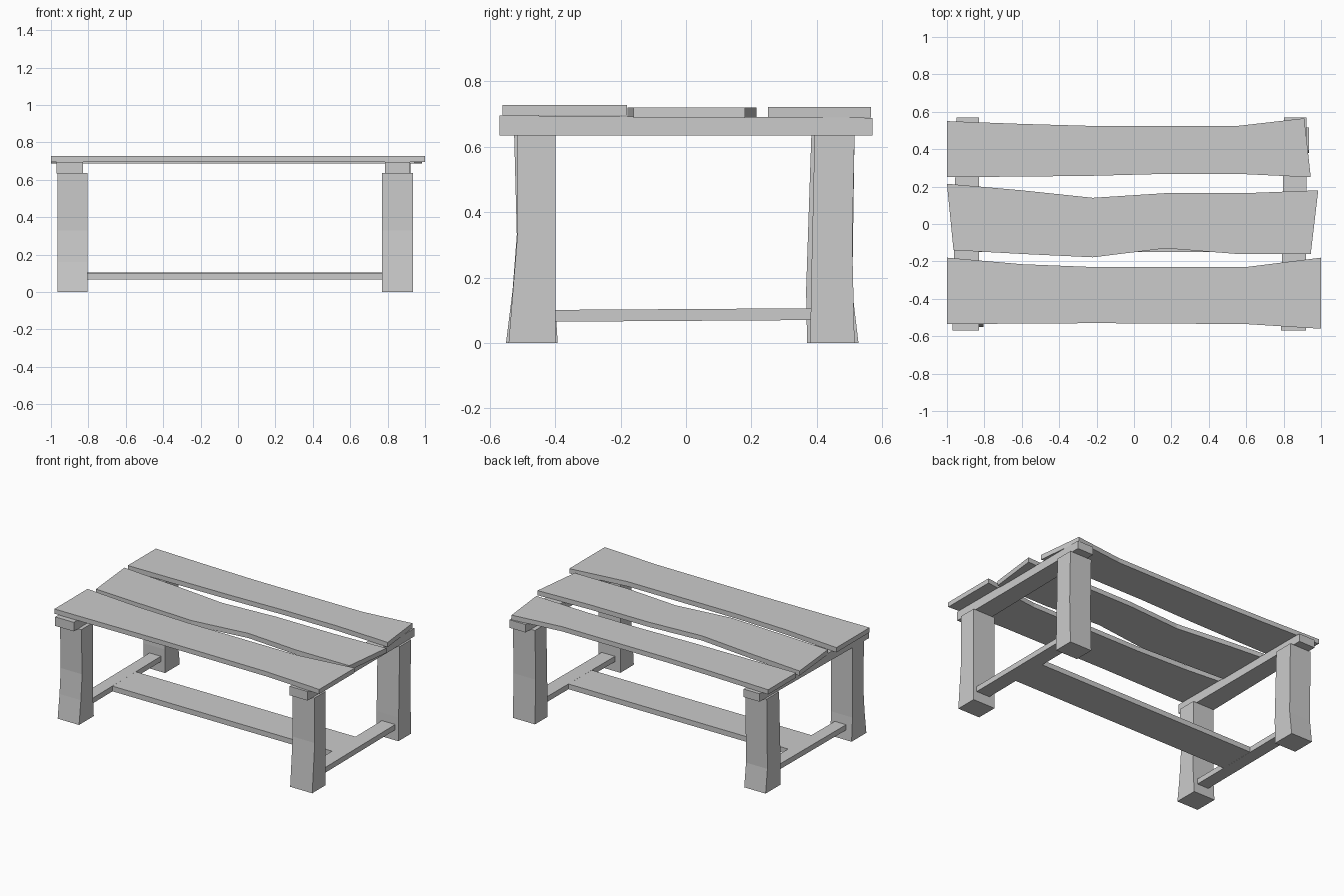
import bpy, bmesh
from mathutils import Vector

if "Cube" in bpy.data.objects:
    bpy.data.objects.remove(bpy.data.objects["Cube"])


def prism(name, outline, axis, lo, hi):
    """Extrude a flat outline along z (outline is x,y) or along x (outline is y,z)."""
    def place(p, t):
        return (p[0], p[1], t) if axis == 'z' else (t, p[0], p[1])
    bm = bmesh.new()
    face = bm.faces.new([bm.verts.new(place(p, lo)) for p in outline])
    ext = bmesh.ops.extrude_face_region(bm, geom=[face])
    verts = [g for g in ext['geom'] if isinstance(g, bmesh.types.BMVert)]
    step = Vector((0, 0, hi - lo)) if axis == 'z' else Vector((hi - lo, 0, 0))
    bmesh.ops.translate(bm, vec=step, verts=verts)
    bmesh.ops.recalc_face_normals(bm, faces=bm.faces)
    me = bpy.data.meshes.new(name)
    bm.to_mesh(me)
    bm.free()
    ob = bpy.data.objects.new(name, me)
    bpy.context.collection.objects.link(ob)
    return ob


# Rough-sawn table top planks
prism("back_plank", [(-1, .55), (-.6, .535), (-.25, .525), (.56, .525), (.91, .565),
                     (.945, .25), (.56, .268), (.17, .268), (-.25, .257), (-1, .25)],
      'z', .689, .721)
prism("middle_plank", [(-1, .215), (-.6, .18), (-.22, .14), (.17, .165), (.6, .165), (.985, .18),
                       (.945, -.16), (.55, -.16), (.17, -.13), (-.22, -.178), (-.6, -.16),
                       (-.965, -.14)], 'z', .688, .720)
prism("front_plank", [(-1, -.18), (-.6, -.215), (-.22, -.23), (.6, -.23), (1, -.18),
                      (1, -.56), (.6, -.535), (-.2, -.53), (-1, -.535)], 'z', .695, .727)

# Cross beams under the top, slightly tapered in plan and in height
for name, xs in (("left_beam", (-.97, -.83, -.83, -.95)),
                 ("right_beam", (.785, .92, .922, .802))):
    beam = prism(name, list(zip(xs, (-.57, -.57, .57, .57))), 'z', .634, .69)
    for v in beam.data.vertices:
        if v.co.z > .66:
            v.co.z = .695 if v.co.y < 0 else .688

# Bent legs: side profiles extruded across x
LEFT, RIGHT = (-.965, -.805), (.77, .935)
legs = {
    "front_left_leg": (LEFT, [(-.55, 0), (-.53, .16), (-.517, .33), (-.525, .635), (-.4, .635),
                              (-.402, .16), (-.392, 0)]),
    "front_right_leg": (RIGHT, [(-.542, 0), (-.515, .33), (-.515, .635), (-.398, .635),
                                (-.398, 0)]),
    "back_left_leg": (LEFT, [(.37, 0), (.367, .16), (.383, .635), (.515, .635),
                             (.508, .16), (.527, 0)]),
    "back_right_leg": (RIGHT, [(.38, 0), (.382, .16), (.393, .635), (.515, .635),
                               (.508, .3), (.515, 0)]),
}
for name, ((lo, hi), outline) in legs.items():
    prism(name, outline, 'x', lo, hi)

# Side stretchers between the front and back legs
for name, lo, hi in (("left_stretcher", -.92, -.835), ("right_stretcher", .81, .91)):
    prism(name, [(-.402, .065), (.383, .07), (.383, .106), (-.402, .101)], 'x', lo, hi)

# Wide foot board joining the side stretchers
prism("foot_board", [(-.15, .067), (.1, .069), (.1, .104), (-.15, .102)], 'x', -.84, .815)
